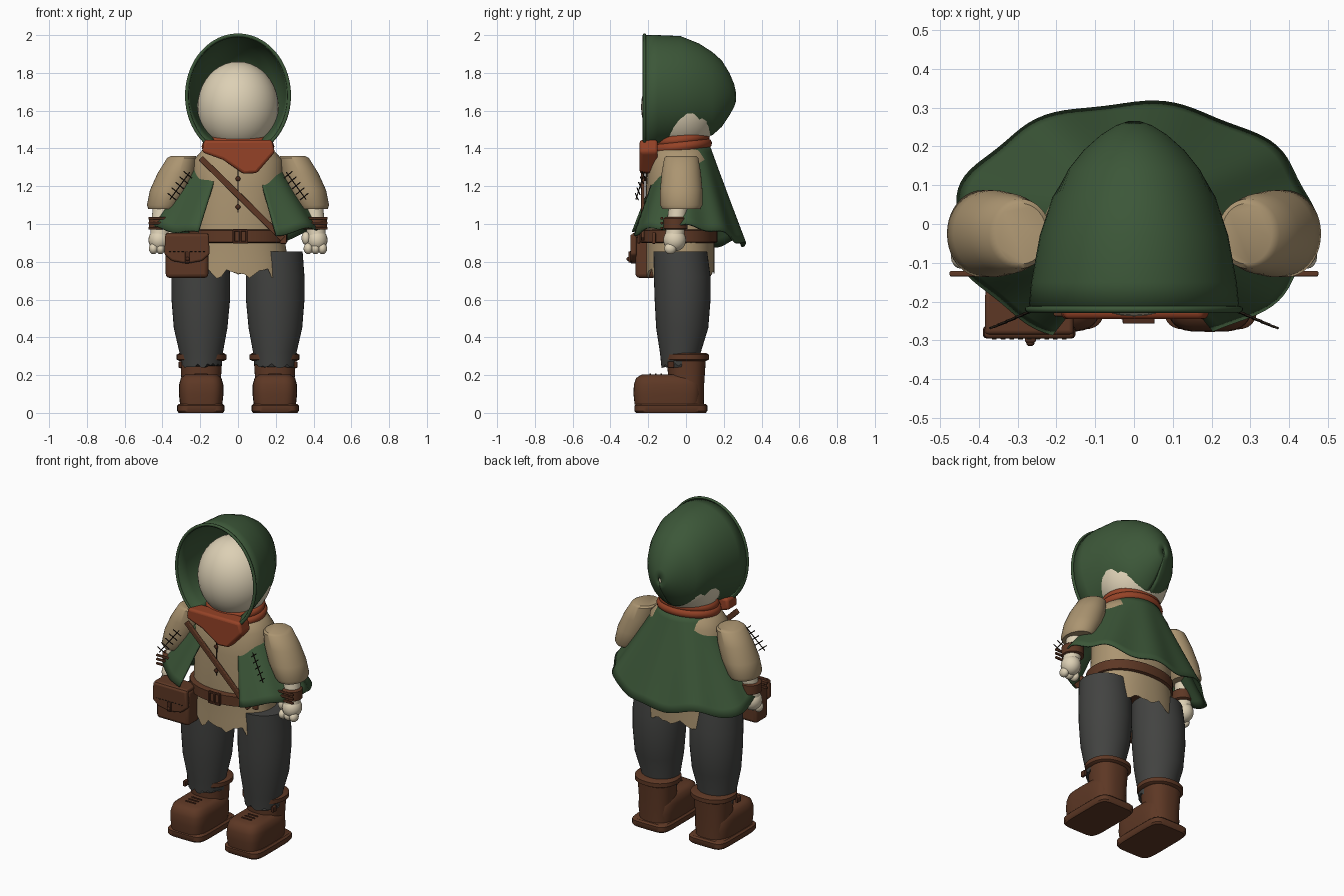
import bpy, bmesh, math, random
from mathutils import Vector, Matrix

random.seed(4)
cube = bpy.data.objects.get("Cube")
if cube:
    bpy.data.objects.remove(cube, do_unlink=True)
made = []


def material(name, *rgb):
    m = bpy.data.materials.new(name)
    m.use_nodes = True
    m.diffuse_color = (*rgb, 1)
    m.node_tree.nodes["Principled BSDF"].inputs["Base Color"].default_value = (*rgb, 1)
    return m


GREEN = material("forest green", .045, .095, .04)
TAN = material("linen tan", .41, .30, .165)
CREAM = material("cream", .72, .63, .46)
BROWN = material("leather brown", .11, .039, .018)
DARK = material("dark leather", .07, .024, .012)
RED = material("rust red", .30, .055, .02)
GREY = material("charcoal", .055, .056, .053)
BLACK = material("thread", .02, .013, .008)


def finish(name, bm, mat):
    bmesh.ops.recalc_face_normals(bm, faces=bm.faces)
    me = bpy.data.meshes.new(name)
    bm.to_mesh(me)
    bm.free()
    ob = bpy.data.objects.new(name, me)
    bpy.context.collection.objects.link(ob)
    me.materials.append(mat)
    made.append(ob)
    return ob


def ring(cx, cy, z, rx, ry, p=2, n=40):
    """Horizontal superellipse of points."""
    pts = []
    for i in range(n):
        a = math.tau * i / n
        c, s = math.cos(a), math.sin(a)
        pts.append(Vector((cx + rx * math.copysign(abs(c) ** (2 / p), c),
                           cy + ry * math.copysign(abs(s) ** (2 / p), s), z)))
    return pts


def loft(name, rings, mat, closed=True, caps=True):
    bm = bmesh.new()
    rows = [[bm.verts.new(p) for p in r] for r in rings]
    n = len(rows[0])
    for a, b in zip(rows, rows[1:]):
        for i in range(n if closed else n - 1):
            j = (i + 1) % n
            bm.faces.new((a[i], a[j], b[j], b[i]))
    if caps:
        bm.faces.new(rows[0])
        bm.faces.new(rows[-1])
    return finish(name, bm, mat)


def ball(name, loc, radii, mat, seg=24):
    bm = bmesh.new()
    bmesh.ops.create_uvsphere(bm, u_segments=seg, v_segments=seg // 2, radius=1,
                              matrix=Matrix.Translation(loc) @ Matrix.Diagonal((*radii, 1)))
    return finish(name, bm, mat)


def bevel(ob, w):
    m = ob.modifiers.new("bevel", "BEVEL")
    m.width, m.segments = w, 3
    return ob


def box(name, loc, size, mat, w=.006, turn=0):
    bm = bmesh.new()
    bmesh.ops.create_cube(bm, size=1, matrix=Matrix.Translation(loc)
                          @ Matrix.Rotation(turn, 4, "Y") @ Matrix.Diagonal((*size, 1)))
    return bevel(finish(name, bm, mat), w)


def plate(name, outline, y0, y1, mat, w=.006):
    """Front-facing outline in x and z, given thickness along y."""
    return bevel(loft(name, [[Vector((x, y, z)) for x, z in outline] for y in (y0, y1)], mat), w)


def tube(name, points, r, mat, cyclic=False):
    cu = bpy.data.curves.new(name, "CURVE")
    cu.dimensions, cu.bevel_depth, cu.bevel_resolution = "3D", r, 3
    sp = cu.splines.new("POLY")
    sp.points.add(len(points) - 1)
    for q, p in zip(sp.points, points):
        q.co = (*p, 1)
    sp.use_cyclic_u, sp.use_smooth = cyclic, True
    cu.materials.append(mat)
    ob = bpy.data.objects.new(name, cu)
    bpy.context.collection.objects.link(ob)


# Head and hood
ball("head", (0, -.03, 1.62), (.215, .208, .24), CREAM, 40)
GAP = math.radians(29)
profile = [(-.22, .272, 2.0, 1.36), (-.15, .265, 2.0, 1.39), (-.03, .243, 1.995, 1.42), (.07, .21, 1.955, 1.43),
           (.14, .17, 1.91, 1.47), (.19, .13, 1.865, 1.515), (.23, .085, 1.80, 1.575), (.255, .045, 1.74, 1.62),
           (.266, .012, 1.69, 1.655)]
hood = []
for y, rx, top, low in profile:
    gap = GAP if y < .1 else .03
    angles = [gap + (math.tau - 2 * gap) * i / 56 for i in range(57)]
    hood.append([Vector((rx * math.sin(a), y, (top + low) / 2 - (top - low) / 2 * math.cos(a))) for a in angles])
tube("hood_rim", [p * 1 for p in hood[0]], .009, GREEN)
ob = loft("hood", hood, GREEN, closed=False, caps=False)
ob.modifiers.new("thickness", "SOLIDIFY").thickness = .012

# Tunic with a ragged hem
body = [(1.43, .13, .12), (1.39, .19, .15), (1.34, .235, .17), (1.2, .24, .18),
        (1.0, .245, .185), (.9, .25, .18), (.8, .265, .18), (.745, .27, .18)]
rows = [ring(0, -.03, z, rx, ry, 2.2, 64) for z, rx, ry in body]
for i, p in enumerate(rows[-1]):
    p.z += .02 * math.sin(i * 1.1) + random.uniform(-.02, .012)
loft("tunic", rows[::-1], TAN, caps=False)
box("placket", (0, -.211, 1.19), (.006, .008, .26), BLACK, .001)
for z in (1.24, 1.09):
    ball("tunic_button", (0, -.217, z), (.013, .007, .013), DARK, 12)

# Cape open at the front, with a wavy uneven hem
angles = [.46 + (math.tau - .92) * i / 96 for i in range(97)]
cape = []
for k in range(13):
    t = k / 12
    row = []
    for a in angles:
        c = math.cos(a)
        hem = .99 - (.05 if c > 0 else .1) * c * c + .012 * math.sin(9 * a) - .1 * math.exp(-((a - 4.35) / .4) ** 2)
        wave = 1 + .02 * t * math.sin(9 * a)
        row.append(Vector(((.155 + .31 * t) * math.sin(a) * wave,
                           -(.125 + .19 * t) * c * wave, 1.42 + (hem - 1.42) * t)))
    cape.append(row)
ob = loft("cape", cape, GREEN, closed=False, caps=False)
ob.modifiers.new("thickness", "SOLIDIFY").thickness = .01

# Scarf and its front fold
for z, grow in ((1.41, 0), (1.445, -.012)):
    tube("scarf_wrap", [p + Vector((0, 0, .12 * (p.y + .03))) for p in ring(0, -.03, z, .165 + grow, .14 + grow)],
         .028, RED, True)
plate("scarf_fold", [(-.18, 1.445), (.18, 1.445), (.195, 1.38), (.1, 1.27), (.03, 1.265), (-.08, 1.34), (-.19, 1.38)],
      -.245, -.15, RED, .015)

# Belt, buckle and shoulder strap
loft("belt", [ring(0, -.04, z, rx, rx - .055, 2.2) for z, rx in
              ((.9, .25), (.905, .262), (.965, .262), (.97, .25))], BROWN)
box("belt_end", (.24, -.17, .925), (.035, .02, .06), BROWN)
for dx in (-.035, .035):
    box("buckle_side", (.012 + dx, -.25, .935), (.012, .014, .075), DARK, .003)
for dz in (-.032, .032):
    box("buckle_bar", (.012, -.25, .935 + dz), (.08, .014, .012), DARK, .003)
box("buckle_pin", (.012, -.252, .935), (.012, .01, .06), DARK, .003)
box("shoulder_strap", (.02, -.229, 1.135), (.61, .018, .032), BROWN, .004, math.radians(44.5))

# Belt pouch
box("pouch_body", (-.27, -.21, .825), (.225, .115, .22), BROWN, .02)
plate("pouch_flap", [(-.385, .945), (-.155, .945), (-.15, .84), (-.19, .805), (-.27, .79), (-.35, .805), (-.39, .84)],
      -.295, -.262, BROWN, .01)
box("pouch_top", (-.27, -.23, .94), (.228, .11, .025), BROWN, .01)
box("pouch_clasp", (-.267, -.299, .825), (.028, .012, .06), DARK, .004)
ball("pouch_button", (-.267, -.306, .815), (.011, .009, .011), DARK, 12)
for i in range(9):
    box("pouch_stitch", (-.36 + i * .0225, -.2955, .855), (.012, .004, .004), BLACK, .001)

for s, side in ((1, "left_"), (-1, "right_")):
    # Sleeve, forearm, bracer and hand
    sleeve = [(.29, 1.36, .065, .078), (.295, 1.35, .08, .09), (.325, 1.27, .1, .104), (.36, 1.18, .106, .112),
              (.392, 1.1, .09, .112), (.395, 1.08, .08, .1)]
    loft(side + "sleeve", [ring(s * x, -.025, z, rx, ry) for x, z, rx, ry in sleeve], TAN)
    loft(side + "forearm", [ring(s * x, y, z, .05, .05) for x, y, z in
                            ((.4, -.04, 1.1), (.415, -.06, .94))], CREAM)
    loft(side + "bracer", [ring(s * .408, -.055, z, r, r) for z, r in
                           ((.97, .055), (.975, .064), (1.03, .064), (1.037, .055))], BROWN)
    for z in (.978, 1.005, 1.03):
        box(side + "bracer_lace", (s * .41, -.128, z), (.13, .014, .013), BROWN, .004)
    ball(side + "palm", (s * .418, -.06, .915), (.056, .06, .06), CREAM)
    for x in (.372, .41, .447):
        ball(side + "finger", (s * x, -.083, .87), (.025, .032, .03), CREAM, 16)
    ball(side + "thumb", (s * .36, -.075, .925), (.024, .026, .035), CREAM, 16)

    # Stitched tear on the sleeve
    a, b = Vector((s * .36, -.265, 1.13)), Vector((s * .255, -.22, 1.275))
    tube(side + "tear_seam", [a, b], .003, BLACK)
    for i in range(5):
        p, d = a.lerp(b, .1 + .2 * i), Vector((s * .022, -.008, .018))
        tube(side + "tear_stitch", [p - d, p + d], .003, BLACK)

    # Trouser leg
    leg = [(.195, -.025, .25, .108, .105), (.195, -.03, .32, .115, .108), (.198, -.02, .45, .142, .138),
           (.197, -.018, .6, .155, .148), (.197, -.02, .72, .155, .15), (.195, -.03, .855, .147, .142)]
    rows = [ring(s * x, y, z, rx, ry) for x, y, z, rx, ry in leg]
    for p in rows[0]:
        p.z += random.uniform(-.012, .012)
    loft(side + "trouser_leg", rows, GREY)

    # Boot
    loft(side + "boot_sole", [ring(s * .197, -.08, z, .125 - e, .193 - e, 6) for z, e in
                              ((0, .008), (.01, 0), (.038, 0), (.048, .01))], BROWN)
    loft(side + "boot_foot", [ring(s * .195, -.1, z, rx, ry, 4) for z, rx, ry in
                              ((.045, .112, .172), (.1, .118, .178), (.15, .117, .176), (.185, .107, .164),
                               (.203, .085, .135))], BROWN)
    loft(side + "boot_shaft", [ring(s * .195, .002, z, rx, ry, 2.4) for z, rx, ry in
                               ((.045, .1, .092), (.15, .103, .094), (.3, .112, .104))], BROWN)
    loft(side + "boot_cuff", [ring(s * .193, 0, z, r, r - .01, 2.2) for z, r in
                              ((.275, .118), (.283, .132), (.308, .132), (.316, .118))], BROWN)
    box(side + "boot_tab", (s * .305, -.08, .255), (.018, .035, .035), DARK, .004)
    for i in range(3):
        box(side + "boot_lace", (s * .195, -.19 + i * .03, .204), (.07, .008, .01), DARK, .003)

# Smooth shading with sharp creases kept
bpy.ops.object.select_all(action="DESELECT")
for ob in made:
    ob.select_set(True)
bpy.context.view_layer.objects.active = made[0]
bpy.ops.object.shade_smooth_by_angle(angle=math.radians(40))
